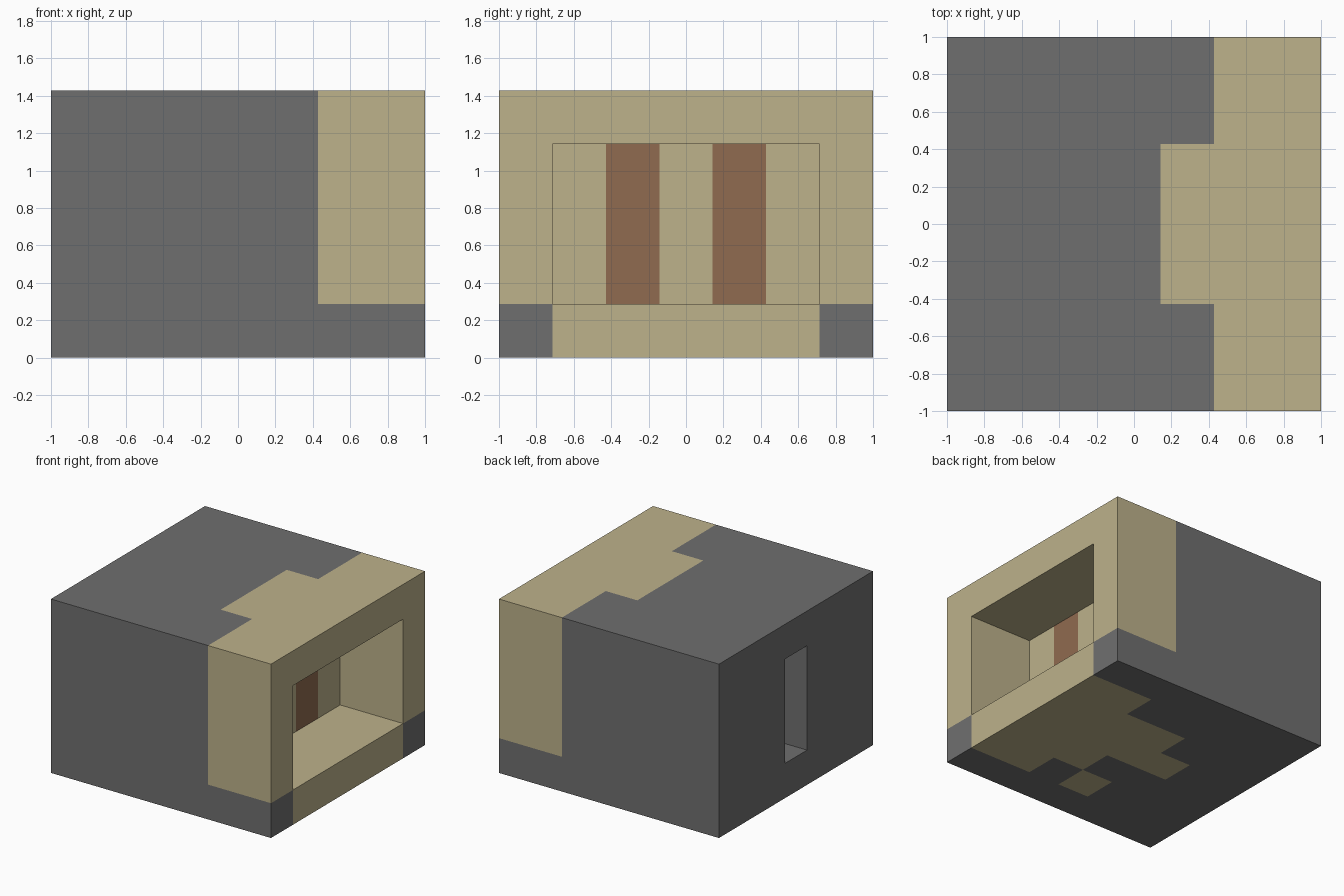
import bpy
import bmesh
from mathutils import Vector

P = 2 / 7  # side of one square of the block pattern

old = bpy.data.objects.get("Cube")
if old:
    bpy.data.objects.remove(old, do_unlink=True)


def material(name, rgb):
    mat = bpy.data.materials.new(name)
    mat.use_nodes = True
    mat.diffuse_color = (*rgb, 1)
    mat.node_tree.nodes["Principled BSDF"].inputs["Base Color"].default_value = (*rgb, 1)
    return mat


def box(name, low, high):
    """Box between two corners given in pattern squares."""
    low, high = Vector(low) * P, Vector(high) * P
    bm = bmesh.new()
    bmesh.ops.create_cube(bm, size=1)
    for v in bm.verts:
        v.co = (low + high) / 2 + v.co * (high - low)
    mesh = bpy.data.meshes.new(name)
    bm.to_mesh(mesh)
    bm.free()
    obj = bpy.data.objects.new(name, mesh)
    bpy.context.collection.objects.link(obj)
    return obj


GREY, CREAM, BROWN = range(3)
materials = [material("stone grey", (0.159, 0.159, 0.159)),
             material("pale cream", (0.509, 0.445, 0.258)),
             material("clay brown", (0.279, 0.147, 0.080))]

# Solid block with a wide recess on one side and a narrow slot opposite
body = box("block_body", (-3.5, -3.5, 0), (3.5, 3.5, 5))
cutters = [box("recess_cutter", (1.5, -2.5, 1), (4, 2.5, 4)),
           box("slot_cutter", (-4, -0.5, 1), (-2.5, 0.5, 4))]
for cutter in cutters:
    cutter.hide_render = True
    mod = body.modifiers.new(cutter.name, "BOOLEAN")
    mod.operation = "DIFFERENCE"
    mod.solver = "EXACT"
    mod.object = cutter

bpy.context.view_layer.update()
graph = bpy.context.evaluated_depsgraph_get()
body_mesh = bpy.data.meshes.new_from_object(body.evaluated_get(graph))
body.modifiers.clear()
body.data = body_mesh
for cutter in cutters:
    bpy.data.objects.remove(cutter, do_unlink=True)

# Cream squares of the underside: rows filled in each column from the open side
UNDERSIDE = ["12345", "12345", "234", "235", "3"]


def colour(face):
    """Choose the colour from the face direction and its place in the pattern."""
    c, n = face.calc_center_median() / P, face.normal
    if n.z < -0.5 and c.z < 0.1:  # underside
        col, row = int(3.5 - c.x), int(3.5 - c.y)
        return CREAM if col < len(UNDERSIDE) and str(row) in UNDERSIDE[col] else GREY
    if n.x > 0.5 and 1.4 < c.x < 1.6:  # back wall of the recess
        return BROWN if 0.5 < abs(c.y) < 1.5 else CREAM
    if n.z > 0.5 and c.z > 4.9:  # top, with a tongue in the middle
        return CREAM if c.x > 1.5 or (c.x > 0.5 and abs(c.y) < 1.5) else GREY
    if c.x > 1.5:  # open end, with grey feet at the corners
        return CREAM if c.z > 0.99 or abs(c.y) < 2.5 else GREY
    return GREY


# Cut the surface into pattern squares and colour them
bm = bmesh.new()
bm.from_mesh(body_mesh)
for axis, count in enumerate((7, 7, 5)):
    normal = Vector((0, 0, 0))
    normal[axis] = 1
    start = 0 if axis == 2 else -3.5
    for i in range(1, count):
        bmesh.ops.bisect_plane(bm, geom=bm.verts[:] + bm.edges[:] + bm.faces[:],
                               dist=0.0001, plane_co=normal * (start + i) * P,
                               plane_no=normal)
bm.normal_update()
for face in bm.faces:
    face.material_index = colour(face)
    face.smooth = False
body_mesh.materials.clear()
for mat in materials:
    body_mesh.materials.append(mat)
bm.to_mesh(body_mesh)
bm.free()
